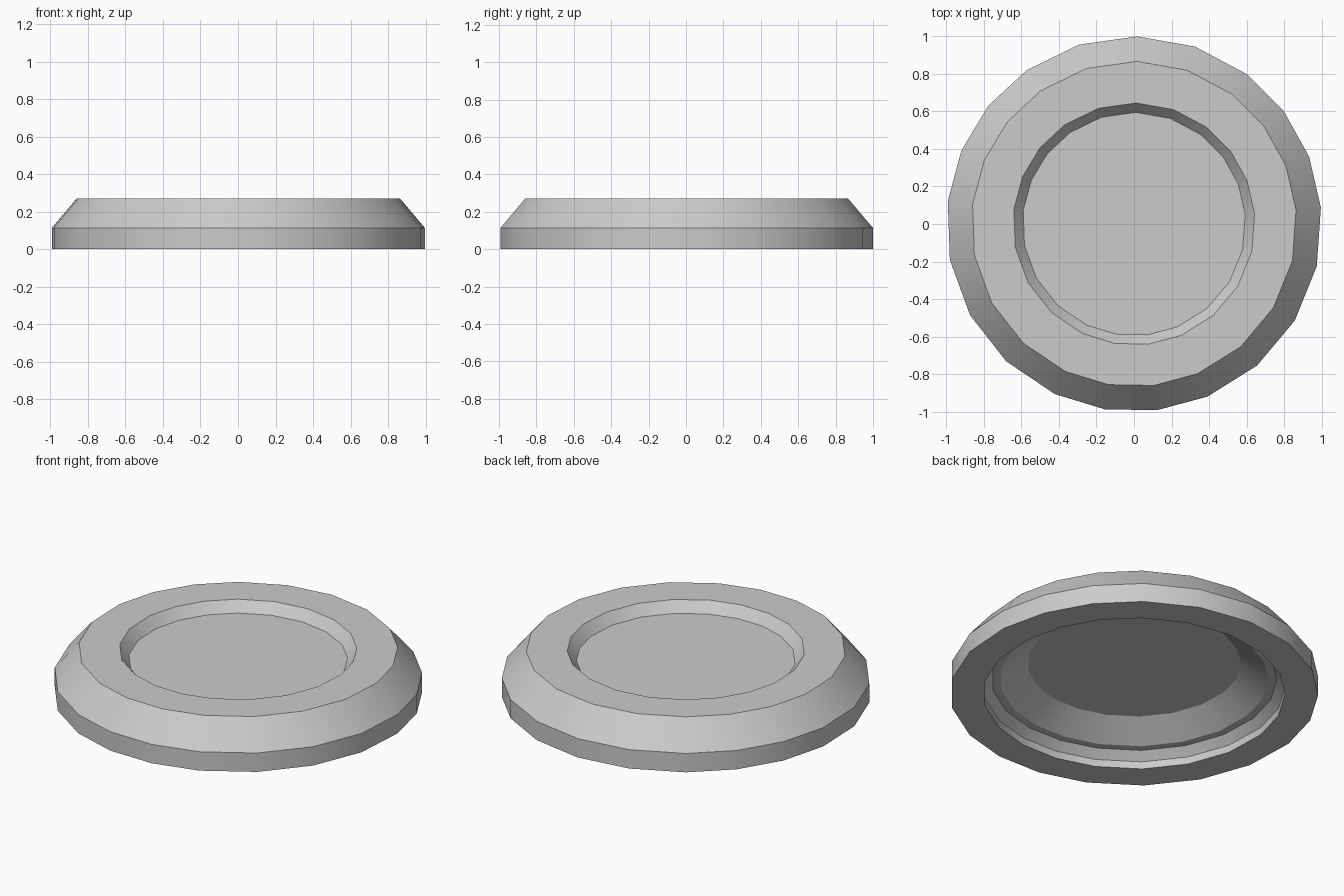
import bpy
import bmesh
from math import radians, cos, sin

cube = bpy.data.objects.get("Cube")
if cube:
    bpy.data.objects.remove(cube, do_unlink=True)

# Plain grey finish
grey = bpy.data.materials.new("light_grey")
grey.use_nodes = True
colour = (0.6, 0.6, 0.6, 1)
grey.diffuse_color = colour
grey.node_tree.nodes["Principled BSDF"].inputs["Base Color"].default_value = colour

# Slightly uneven 21-sided rim: three equal sectors of seven steps
angles = [89]
for step in [18, 18, 16, 16, 16, 18, 18] * 3:
    angles.append(angles[-1] - step)
angles = [radians(a) for a in reversed(angles[:-1])]

# Cross-section (radius, height) from underside centre disc, round to the top recess
profile = [
    (0.58, 0.19), (0.73, 0.09), (0.775, 0.09), (0.82, 0.044), (0.82, 0),  # hollow underside
    (1, 0), (1, 0.113), (0.867, 0.27),                                    # outer wall and bevel
    (0.645, 0.27), (0.595, 0.21),                                         # top ring and recess
]

bm = bmesh.new()
rings = [[bm.verts.new((r * cos(a), r * sin(a), z)) for a in angles] for r, z in profile]
for lower, upper in zip(rings, rings[1:]):
    for i in range(len(angles)):
        j = (i + 1) % len(angles)
        bm.faces.new((lower[i], lower[j], upper[j], upper[i]))
bm.faces.new(list(reversed(rings[0])))  # underside disc
bm.faces.new(rings[-1])                 # recess floor
bmesh.ops.recalc_face_normals(bm, faces=bm.faces)

mesh = bpy.data.meshes.new("round_base")
bm.to_mesh(mesh)
bm.free()
mesh.materials.append(grey)
base = bpy.data.objects.new("round_base", mesh)
bpy.context.collection.objects.link(base)

# Smooth around the rim, crisp between bands
bpy.ops.object.select_all(action="DESELECT")
base.select_set(True)
bpy.context.view_layer.objects.active = base
bpy.ops.object.shade_smooth_by_angle(angle=radians(25))
